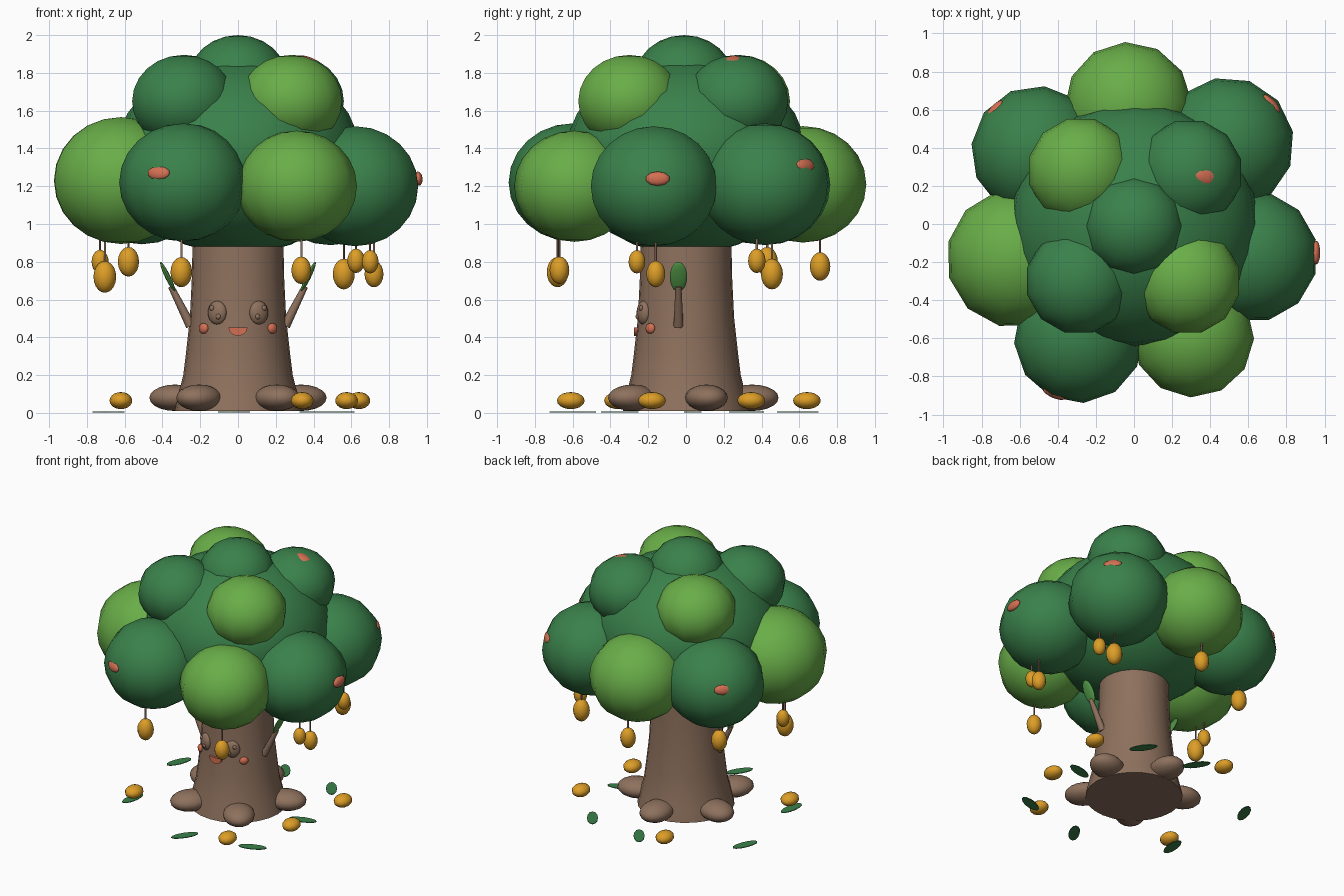
import bpy
import bmesh
import math
from mathutils import Matrix, Vector

default_cube = bpy.data.objects.get("Cube")
if default_cube:
    bpy.data.objects.remove(default_cube, do_unlink=True)


def material(name, red, green, blue):
    mat = bpy.data.materials.new(name)
    mat.use_nodes = True
    colour = (red, green, blue, 1)
    mat.diffuse_color = colour
    shader = next(n for n in mat.node_tree.nodes if n.type == "BSDF_PRINCIPLED")
    shader.inputs["Base Color"].default_value = colour
    return mat


DARK = material("dark green foliage", .042, .22, .07)
LIGHT = material("light green foliage", .14, .42, .065)
BARK = material("bark brown", .27, .165, .11)
GOLD = material("golden fruit", .72, .34, .02)
CORAL = material("coral", .65, .16, .085)
LEAF = material("leaf green", .08, .30, .06)


def finish(name, bm, mat, matrix=None, angle=60):
    """Turn a bmesh into a smooth shaded object."""
    mesh = bpy.data.meshes.new(name)
    bmesh.ops.recalc_face_normals(bm, faces=bm.faces)
    if matrix:
        bm.transform(matrix)
    bm.to_mesh(mesh)
    bm.free()
    mesh.materials.append(mat)
    obj = bpy.data.objects.new(name, mesh)
    bpy.context.collection.objects.link(obj)
    bpy.ops.object.select_all(action="DESELECT")
    bpy.context.view_layer.objects.active = obj
    obj.select_set(True)
    bpy.ops.object.shade_smooth_by_angle(angle=math.radians(angle))
    return obj


def blob(name, mat, loc, size, rot=None, segments=16, rings=10):
    """Ellipsoid with the given half sizes."""
    bm = bmesh.new()
    bmesh.ops.create_uvsphere(bm, u_segments=segments, v_segments=rings, radius=1)
    turn = rot.to_4x4() if rot else Matrix()
    place = Matrix.Translation(loc) @ turn @ Matrix.Diagonal((*size, 1))
    return finish(name, bm, mat, place)


def rod(name, mat, start, end, r_start, r_end, sides=8):
    start, end = Vector(start), Vector(end)
    axis = end - start
    bm = bmesh.new()
    bmesh.ops.create_cone(bm, cap_ends=True, segments=sides, radius1=r_start,
                          radius2=r_end, depth=axis.length)
    turn = axis.to_track_quat("Z", "Y").to_matrix().to_4x4()
    return finish(name, bm, mat, Matrix.Translation((start + end) / 2) @ turn)


def spin(degrees):
    return Matrix.Rotation(math.radians(degrees), 3, "Z")


# Trunk: a lathed, flared profile
profile = [(.335, .01), (.315, .1), (.29, .2), (.275, .32), (.255, .5),
           (.245, .7), (.238, 1)]
bm = bmesh.new()
sides = 24
loops = []
for radius, height in profile:
    loops.append([bm.verts.new((radius * math.cos(math.tau * i / sides),
                                radius * math.sin(math.tau * i / sides), height))
                  for i in range(sides)])
for low, high in zip(loops, loops[1:]):
    for i in range(sides):
        j = (i + 1) % sides
        bm.faces.new((low[i], low[j], high[j], high[i]))
bm.faces.new(loops[0])
bm.faces.new(loops[-1])
finish("trunk", bm, BARK)

# Roots: five swollen feet around the base
for i in range(5):
    turn = spin(18 + 72 * i)
    blob("root", BARK, turn @ Vector((.35, 0, .08)), (.14, .11, .07), turn)

# Canopy: core, ring of lumps, upper lumps and crown
blob("canopy_core", DARK, (0, 0, 1.36), (.65, .64, .52), segments=24, rings=14)
ring = [(-.29, -.6, 1.22, .34, DARK), (.31, -.59, 1.2, .32, LIGHT),
        (.62, -.17, 1.2, .345, DARK), (.49, .42, 1.21, .35, DARK),
        (-.03, .62, 1.21, .335, LIGHT), (-.51, .38, 1.21, .345, DARK),
        (-.62, -.18, 1.23, .365, LIGHT)]
for x, y, z, r, mat in ring:
    turn = spin(math.degrees(math.atan2(y, x)))
    blob("canopy_lump", mat, (x, y, z), (r, r, r * .92), turn, 12, 12)
for x, y, mat in [(.29, .27, DARK), (-.28, .28, LIGHT),
                  (-.29, -.3, DARK), (.28, -.3, LIGHT)]:
    blob("upper_lump", mat, (x, y, 1.65), (.28, .28, .245), spin(45), 12, 12)
blob("canopy_crown", DARK, (0, -.01, 1.76), (.265, .265, .24), None, 12, 12)

# Coral blossoms lying on the dark lumps: position, outward direction
blossoms = [((-.42, -.89, 1.27), (-.4, -.9, .2)), ((.955, -.15, 1.24), (1, 0, .1)),
            ((.72, .63, 1.31), (.7, .65, .3)), ((-.73, .6, 1.29), (-.7, .65, .3)),
            ((.38, .25, 1.86), (.35, -.05, .9)), ((-.36, -.37, 1.84), (-.35, -.1, .9))]
for loc, out in blossoms:
    turn = Vector(out).to_track_quat("Z", "Y").to_matrix()
    steep = out[2] > .5
    blob("blossom", CORAL, loc, (.05, .07, .022) if steep else (.065, .038, .022),
         turn, 10, 8)

# Hanging fruit on thin stems: x, y, z, width
hanging = [(-.73, -.12, .80, .045), (-.705, -.18, .72, .06), (-.58, .43, .80, .056),
           (-.30, -.68, .745, .057), (.335, -.67, .755, .052), (.56, .455, .735, .058),
           (.625, .375, .805, .046), (.70, -.26, .80, .044), (.72, -.16, .735, .05),
           (-.01, .71, .775, .054)]
for x, y, z, w in hanging:
    blob("hanging_fruit", GOLD, (x, y, z), (w, w, w * 1.4), None, 12, 10)
    rod("fruit_stem", BARK, (x, y, z + w), (x, y, 1.05), .006, .006, 6)

# Fallen fruit
for x, y in [(.64, .345), (.575, -.18), (.34, -.61), (-.27, .64), (-.62, -.36)]:
    blob("fallen_fruit", GOLD, (x, y, .065), (.06, .073, .045), None, 12, 10)

# Fallen leaves: thin pointed ovals, x, y, heading
for x, y, heading in [(-.72, .32, 68), (-.64, -.35, 82), (-.04, .62, -55),
                      (.39, .565, -55), (.52, .035, 17), (0, -.64, 57),
                      (.49, -.525, 21)]:
    bm = bmesh.new()
    bmesh.ops.create_cone(bm, cap_ends=True, segments=12, radius1=1, radius2=1, depth=1)
    place = (Matrix.Translation((x, y, .004)) @ spin(heading).to_4x4()
             @ Matrix.Diagonal((.1, .038, .005, 1)))
    finish("fallen_leaf", bm, DARK, place, 30)

# Paired parts: arms with leaf hands, eyes and cheeks
for side, label in ((1, "left"), (-1, "right")):
    rod(label + "_arm", BARK, (side * .25, -.04, .46), (side * .355, -.04, .67),
        .026, .016)
    tilt = Matrix.Rotation(side * math.radians(26), 3, "Y")
    blob(label + "_leaf_hand", LEAF, (side * .372, -.04, .72), (.014, .046, .088), tilt)
    face = spin(side * 26)
    blob(label + "_eye", BARK, face @ Vector((0, -.25, .53)), (.054, .032, .063), face)
    for dx, dz in ((.02, .025), (-.018, -.02)):
        blob(label + "_eye_spot", BARK, face @ Vector((side * dx, -.276, .53 + dz)),
             (.014, .01, .015), face, 10, 8)
    cheek = spin(side * 44)
    blob(label + "_cheek", CORAL, cheek @ Vector((0, -.262, .447)),
         (.031, .02, .028), cheek)

# Mouth: half disc with a flat upper edge
bm = bmesh.new()
rim = [bm.verts.new((.05 * math.cos(a), -.274, .453 + .045 * math.sin(a)))
       for a in (-math.pi * i / 12 for i in range(13))]
lip = bm.faces.new(rim)
grown = bmesh.ops.extrude_face_region(bm, geom=[lip])
for v in grown["geom"]:
    if isinstance(v, bmesh.types.BMVert):
        v.co.y += .03
finish("mouth", bm, CORAL, None, 30)
